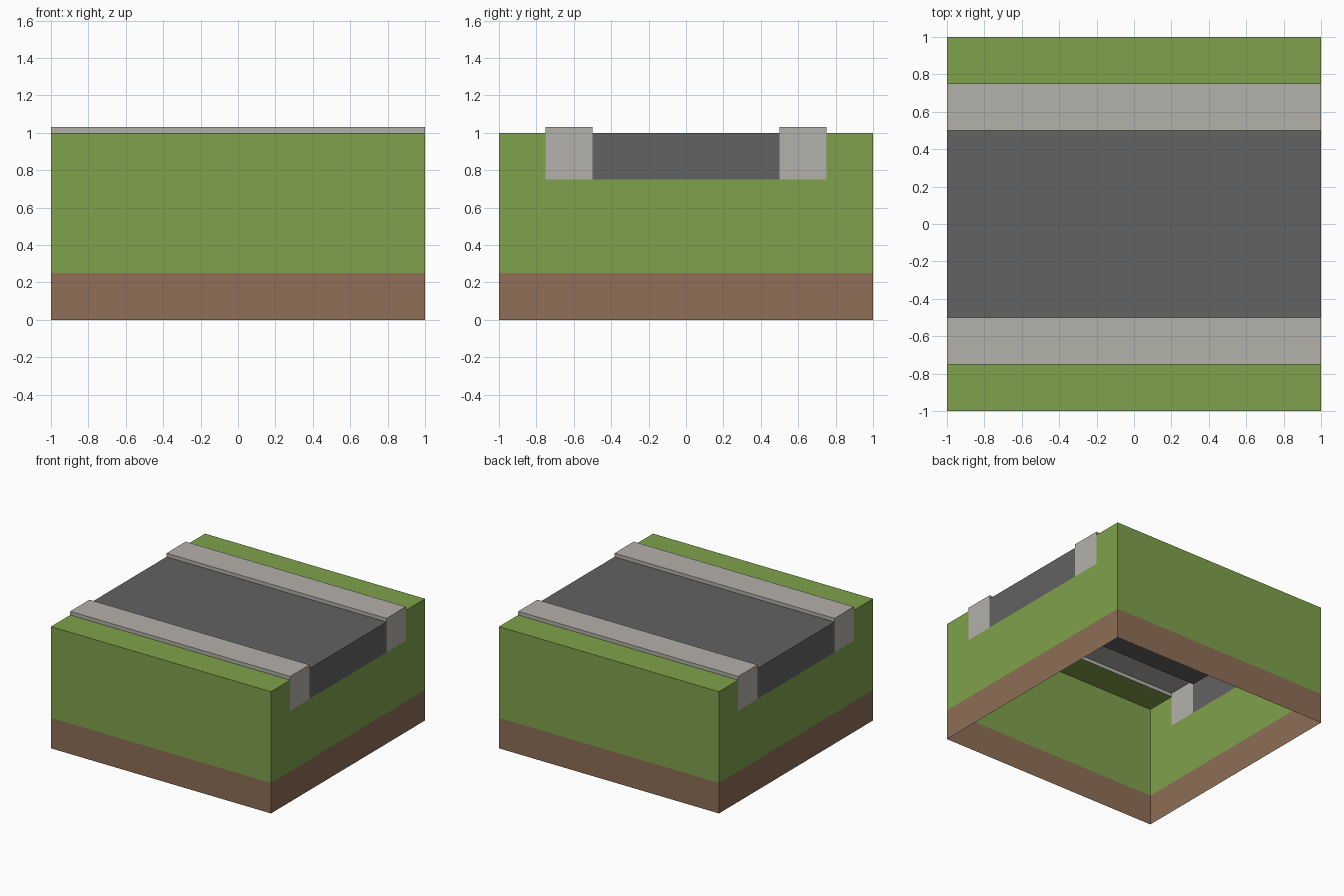
import bpy, bmesh
from mathutils import Vector

if "Cube" in bpy.data.objects:
    bpy.data.objects.remove(bpy.data.objects["Cube"])


def material(name, rgb):
    """Flat material from 0-255 sRGB values, stored as linear."""
    def lin(c):
        c /= 255
        return c / 12.92 if c <= 0.04045 else ((c + 0.055) / 1.055) ** 2.4
    m = bpy.data.materials.new(name)
    m.diffuse_color = (*[lin(c) for c in rgb], 1)
    m.use_nodes = True
    m.node_tree.nodes["Principled BSDF"].inputs["Base Color"].default_value = m.diffuse_color
    return m


SIDES = {"+x": (1, 0, 0), "-x": (-1, 0, 0), "+y": (0, 1, 0),
         "-y": (0, -1, 0), "+z": (0, 0, 1)}


def shell(name, mat, *blocks):
    """Open shell of full-length blocks (y0, y1, z0, z1, kept sides)."""
    bm = bmesh.new()
    for y0, y1, z0, z1, keep in blocks:
        verts = bmesh.ops.create_cube(bm, size=1)["verts"]
        faces = {f for v in verts for f in v.link_faces}
        dirs = [Vector(SIDES[k]) for k in keep.split()]
        drop = [f for f in faces if not any(f.normal.dot(d) > 0.9 for d in dirs)]
        for v in verts:
            v.co = (v.co.x * 2, y0 + (v.co.y + 0.5) * (y1 - y0),
                    z0 + (v.co.z + 0.5) * (z1 - z0))
        bmesh.ops.delete(bm, geom=drop, context="FACES")
    bmesh.ops.remove_doubles(bm, verts=bm.verts, dist=1e-5)
    me = bpy.data.meshes.new(name)
    bm.to_mesh(me)
    bm.free()
    me.materials.append(mat)
    ob = bpy.data.objects.new(name, me)
    bpy.context.collection.objects.link(ob)
    return ob


grass = material("grass green", (127, 161, 75))
soil = material("soil brown", (142, 110, 87))
stone = material("kerb grey", (180, 177, 170))
asphalt = material("asphalt grey", (98, 98, 98))

# Ground block: open underneath, walls only
shell("soil_base", soil, (-1, 1, 0, 0.25, "+x -x +y -y"))
shell("grass_block", grass, (-1, 1, 0.25, 0.75, "+x -x +y -y"))

# Verges and raised kerbs on both sides of the road
for s, label in ((-1, "front"), (1, "back")):
    def span(a, b):
        return sorted((s * a, s * b))
    outer = "+y" if s > 0 else "-y"
    shell(label + "_verge", grass,
          (*span(0.75, 1), 0.75, 1, "+x -x +z " + outer))
    shell(label + "_kerb", stone,
          (*span(0.5, 0.75), 0.75, 1, "+x -x"),
          (*span(0.5, 0.75), 1, 1.03, "+x -x +y -y +z"))

# Road surface with its cut ends
shell("road", asphalt, (-0.5, 0.5, 0.75, 1, "+x -x +z"))
